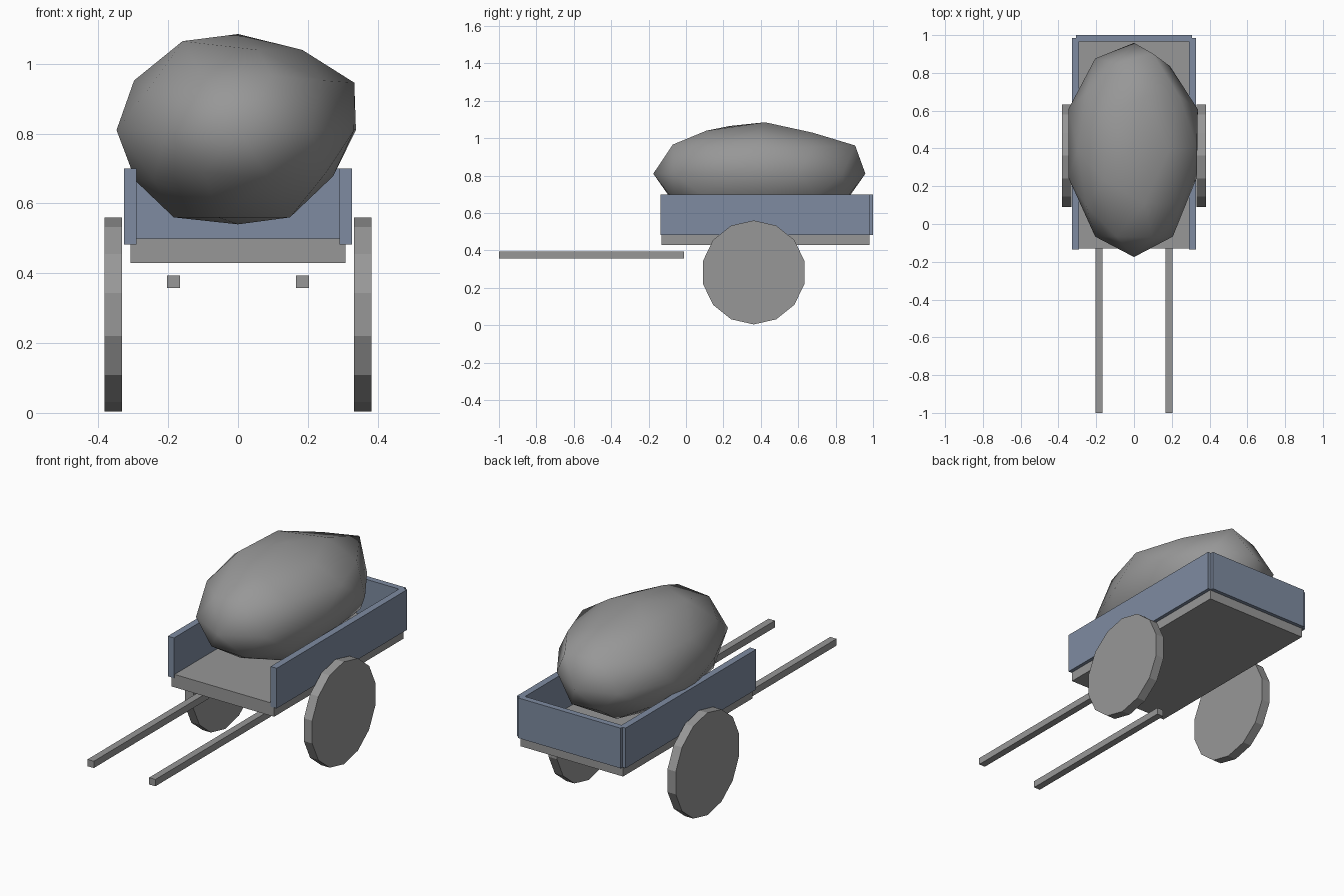
import bpy, bmesh, math
from mathutils import Vector

cube = bpy.data.objects.get("Cube")
if cube:
    bpy.data.objects.remove(cube, do_unlink=True)


def make_material(name, rgb):
    mat = bpy.data.materials.new(name)
    mat.use_nodes = True
    mat.diffuse_color = (*rgb, 1)
    mat.node_tree.nodes["Principled BSDF"].inputs["Base Color"].default_value = (*rgb, 1)
    return mat


GREY = make_material("plain grey", (0.31, 0.31, 0.31))
BLUE = make_material("slate blue", (0.21, 0.26, 0.355))


def add_object(name, bm, mat):
    mesh = bpy.data.meshes.new(name)
    bm.to_mesh(mesh)
    bm.free()
    mesh.materials.append(mat)
    obj = bpy.data.objects.new(name, mesh)
    bpy.context.collection.objects.link(obj)
    return obj


def box(name, low, high, mat):
    low, high = Vector(low), Vector(high)
    bm = bmesh.new()
    bmesh.ops.create_cube(bm, size=1)
    bmesh.ops.scale(bm, vec=high - low, verts=bm.verts)
    bmesh.ops.translate(bm, vec=(low + high) / 2, verts=bm.verts)
    return add_object(name, bm, mat)


def wheel(name, x):
    bm = bmesh.new()
    bmesh.ops.create_cone(bm, cap_ends=True, segments=14, radius1=0.278, radius2=0.278, depth=0.05)
    # Put a corner of the rim at the very top and bottom
    for v in bm.verts:
        angle = math.atan2(v.co.y, v.co.x)
        step = math.tau / 14
        angle = round(angle / step) * step if abs(angle / step - round(angle / step)) < 0.1 else angle + step / 2
        v.co = (x + v.co.z, 0.362 + 0.278 * math.sin(angle), 0.282 + 0.278 * math.cos(angle))
    bmesh.ops.recalc_face_normals(bm, faces=bm.faces)
    return add_object(name, bm, GREY)


# Bed and tailboard
box("cart_bed", (-0.308, -0.13, 0.43), (0.308, 0.98, 0.50), GREY)
box("back_board", (-0.308, 0.967, 0.482), (0.308, 1.0, 0.70), BLUE)

# Paired parts
for side, s in (("left", 1), ("right", -1)):
    xs = sorted((s * 0.29, s * 0.327))
    box(side + "_board", (xs[0], -0.135, 0.482), (xs[1], 0.985, 0.70), BLUE)
    xs = sorted((s * 0.166, s * 0.204))
    box(side + "_shaft", (xs[0], -1.0, 0.357), (xs[1], -0.01, 0.394), GREY)
    wheel(side + "_wheel", s * 0.357)

# Lumpy sack: a stretched icosphere with a few corners nudged
bm = bmesh.new()
bmesh.ops.create_icosphere(bm, subdivisions=2, radius=1)
nudges = [  # direction on the sphere, offset
    ((0, 0, 1), (0, 0.03, 0.005)),
    ((0.9, 0, 0.45), (0.02, 0.02, 0.015)),
    ((-0.43, -0.31, 0.85), (-0.01, 0.015, 0.025)),
    ((-0.43, 0.31, 0.85), (-0.01, 0, 0.01)),
    ((0.16, 0.5, 0.85), (0, 0, -0.01)),
    ((0.28, 0.85, 0.45), (0, 0.03, 0.03)),
    ((0.28, -0.85, 0.45), (0, 0.02, 0.035)),
    ((0.95, 0.31, 0), (0.005, 0.04, 0)),
    ((0.95, -0.31, 0), (0, 0.03, 0)),
    ((-0.95, 0.31, 0), (-0.015, 0.04, 0)),
    ((-0.95, -0.31, 0), (-0.015, 0.03, 0)),
    ((-0.59, 0.81, 0), (0, 0.025, 0)),
    ((0.59, 0.81, 0), (-0.015, -0.015, 0)),
    ((-0.9, 0, -0.45), (0.02, 0, -0.025)),
    ((0.85, 0, -0.53), (-0.025, 0, 0.01)),
]
moves = []
bm.verts.ensure_lookup_table()
for direction, offset in nudges:
    d = Vector(direction)
    moves.append((max(bm.verts, key=lambda v: v.co.dot(d)), Vector(offset)))
for v in bm.verts:
    low = v.co.z < -0.7
    v.co = Vector((v.co.x * 0.35, v.co.y * 0.567 + 0.392, v.co.z * 0.27 + 0.81))
    if low:  # settled underside
        v.co.z = min(v.co.z, 0.56)
for v, offset in moves:
    v.co += offset
for f in bm.faces:
    f.smooth = True
add_object("sack", bm, GREY)
